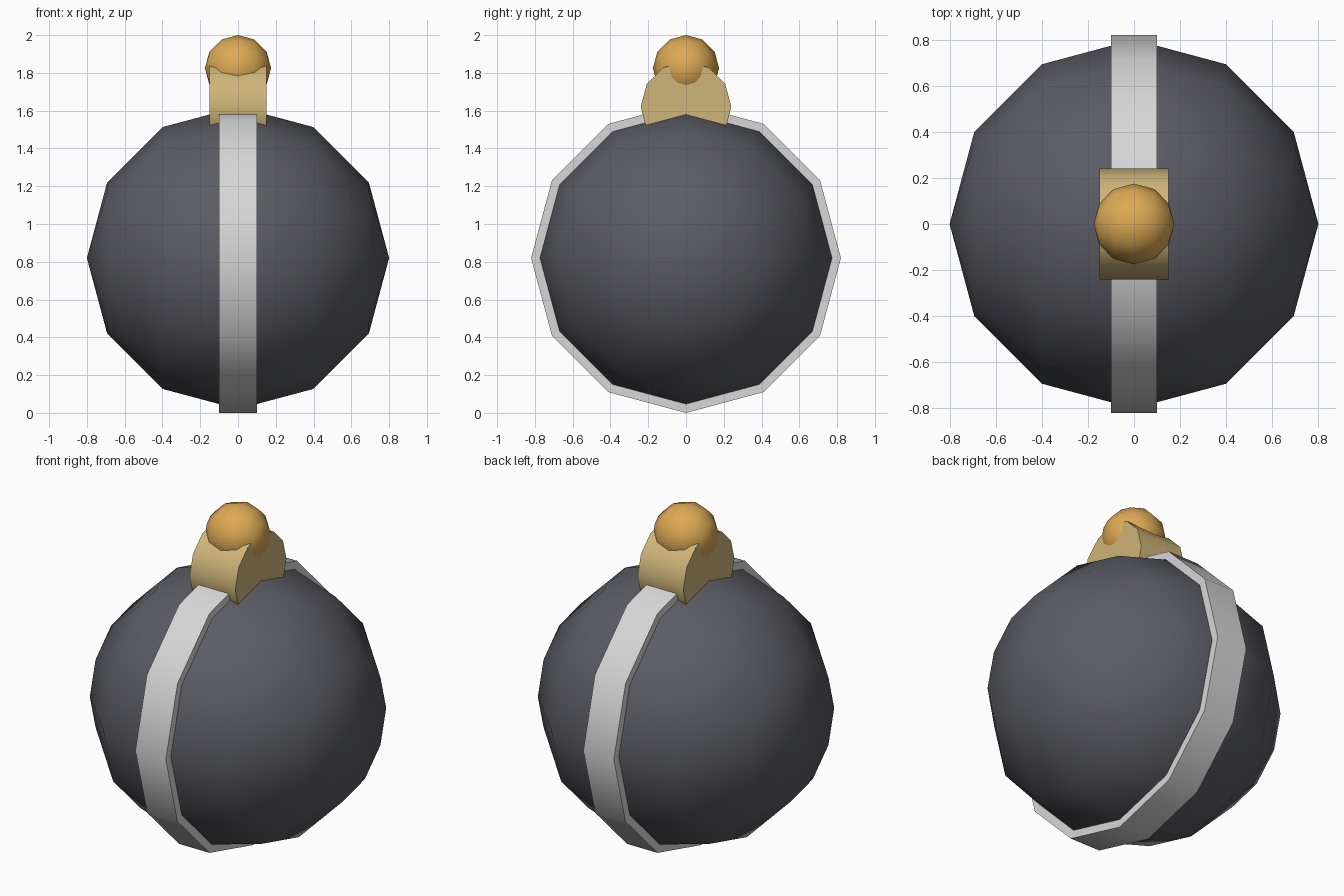
import bpy
import math

default_cube = bpy.data.objects.get("Cube")
if default_cube:
    bpy.data.objects.remove(default_cube, do_unlink=True)


def make_material(name, rgb):
    mat = bpy.data.materials.new(name)
    mat.use_nodes = True
    colour = (*rgb, 1)
    mat.diffuse_color = colour
    mat.node_tree.nodes["Principled BSDF"].inputs["Base Color"].default_value = colour
    return mat


def finish(name, mat):
    """Name, colour and smooth the active object, with its axis laid along x."""
    obj = bpy.context.object
    obj.name = name
    obj.rotation_euler = (0, math.pi / 2, 0)
    bpy.ops.object.transform_apply(location=False, rotation=True, scale=False)
    obj.data.materials.append(mat)
    bpy.ops.object.shade_smooth_by_angle(angle=math.radians(50))
    return obj


def ball(name, radius, z, mat):
    bpy.ops.mesh.primitive_uv_sphere_add(
        segments=12, ring_count=6, radius=radius, location=(0, 0, z))
    return finish(name, mat)


def drum(name, radius, width, z, mat):
    bpy.ops.mesh.primitive_cylinder_add(
        vertices=12, radius=radius, depth=width, location=(0, 0, z))
    return finish(name, mat)


charcoal = make_material("charcoal", (0.105, 0.107, 0.125))
silver = make_material("silver", (0.68, 0.68, 0.68))
pale_gold = make_material("pale_gold", (0.62, 0.46, 0.19))
amber = make_material("amber", (0.72, 0.40, 0.09))

# Round body with a band running over the top, front, bottom and back
ball("body", 0.8, 0.82, charcoal)
drum("band", 0.82, 0.2, 0.82, silver)

# Cap sunk into the top, with a knob set in it
drum("cap", 0.24, 0.3, 1.62, pale_gold)
ball("knob", 0.175, 1.825, amber)
